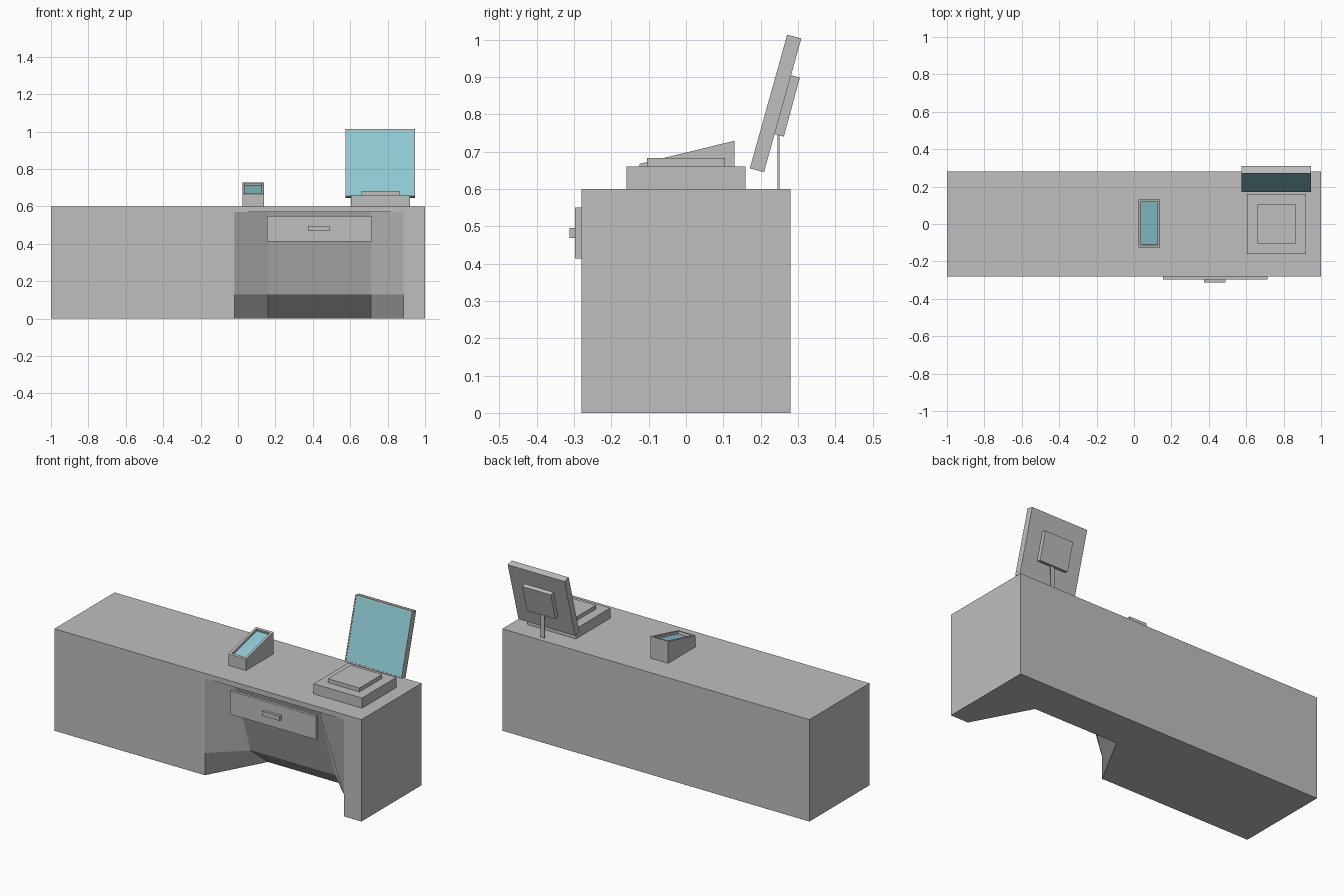
import bpy, bmesh
from mathutils import Vector

old = bpy.data.objects.get("Cube")
if old:
    bpy.data.objects.remove(old, do_unlink=True)


def make_material(name, rgb):
    mat = bpy.data.materials.new(name)
    mat.use_nodes = True
    mat.diffuse_color = (*rgb, 1)
    mat.node_tree.nodes["Principled BSDF"].inputs["Base Color"].default_value = (*rgb, 1)
    return mat


GREY = make_material("light grey", (0.52, 0.52, 0.52))
TEAL = make_material("screen teal", (0.28, 0.60, 0.67))


def loft(name, rings, screen=None):
    """Skin a stack of rings, cap the ends; screen = (direction, border, depth)."""
    bm = bmesh.new()
    loops = [[bm.verts.new(p) for p in ring] for ring in rings]
    n = len(loops[0])
    for a, b in zip(loops, loops[1:]):
        for i in range(n):
            j = (i + 1) % n
            bm.faces.new((a[i], a[j], b[j], b[i]))
    bm.faces.new(loops[0])
    bm.faces.new(loops[-1])
    bmesh.ops.recalc_face_normals(bm, faces=bm.faces)
    if screen:
        direction, border, depth = screen
        bm.normal_update()
        face = max(bm.faces, key=lambda f: f.normal.dot(Vector(direction)))
        bmesh.ops.inset_individual(bm, faces=[face], thickness=border)
        bmesh.ops.inset_individual(bm, faces=[face], thickness=0, depth=-depth)
        face.material_index = 1
    mesh = bpy.data.meshes.new(name)
    bm.to_mesh(mesh)
    bm.free()
    mesh.materials.append(GREY)
    mesh.materials.append(TEAL)
    obj = bpy.data.objects.new(name, mesh)
    bpy.context.collection.objects.link(obj)
    return obj


def prism(name, x0, x1, profile, screen=None):
    """Extrude a (y, z) profile along x."""
    return loft(name, [[(x, y, z) for y, z in profile] for x in (x0, x1)], screen)


def box(name, x0, x1, y0, y1, z0, z1):
    return prism(name, x0, x1, [(y0, z0), (y1, z0), (y1, z1), (y0, z1)])


# Counter body with a flared knee recess
FRONT = -0.28
counter = box("counter_body", -1, 1, FRONT, 0.28, 0, 0.6)


def recess_ring(z, back):
    pts = [(-0.02, -0.4), (-0.02, FRONT), (0.16, back),
           (0.71, back), (0.885, FRONT), (0.885, -0.4)]
    return [(x, y, z) for x, y in pts]


cutter = loft("recess_cutter", [recess_ring(z, back) for z, back in
                                ((-0.1, 0.05), (0, 0.05), (0.13, -0.112), (0.57, -0.26))])
cutter.hide_render = True
cut = counter.modifiers.new("knee_recess", "BOOLEAN")
cut.operation = "DIFFERENCE"
cut.solver = "EXACT"
cut.object = cutter
bpy.context.view_layer.objects.active = counter
bpy.ops.object.modifier_apply(modifier=cut.name)
bpy.data.objects.remove(cutter, do_unlink=True)

# Drawer
box("drawer_front", 0.155, 0.715, -0.297, FRONT, 0.413, 0.55)
box("drawer_handle", 0.375, 0.49, -0.312, -0.297, 0.468, 0.495)

# Sloped card terminal with sunken screen
prism("card_terminal", 0.025, 0.14,
      [(-0.125, 0.6), (0.13, 0.6), (0.13, 0.729), (-0.125, 0.667)],
      screen=((0, -0.2, 1), 0.019, 0.015))

# Weighing plate
box("scale_base", 0.605, 0.92, -0.16, 0.16, 0.6, 0.66)
box("scale_plate", 0.66, 0.865, -0.105, 0.105, 0.66, 0.683)

# Tilted monitor on a thin post
prism("monitor", 0.575, 0.945,
      [(0.171, 0.655), (0.209, 0.645), (0.309, 1.003), (0.271, 1.013)],
      screen=((0, -1, 0.2), 0.009, 0.002))
prism("monitor_mount", 0.667, 0.853,
      [(0.236, 0.747), (0.262, 0.74), (0.305, 0.898), (0.28, 0.905)])
box("monitor_post", 0.747, 0.773, 0.245, 0.25, 0.6, 0.75)
